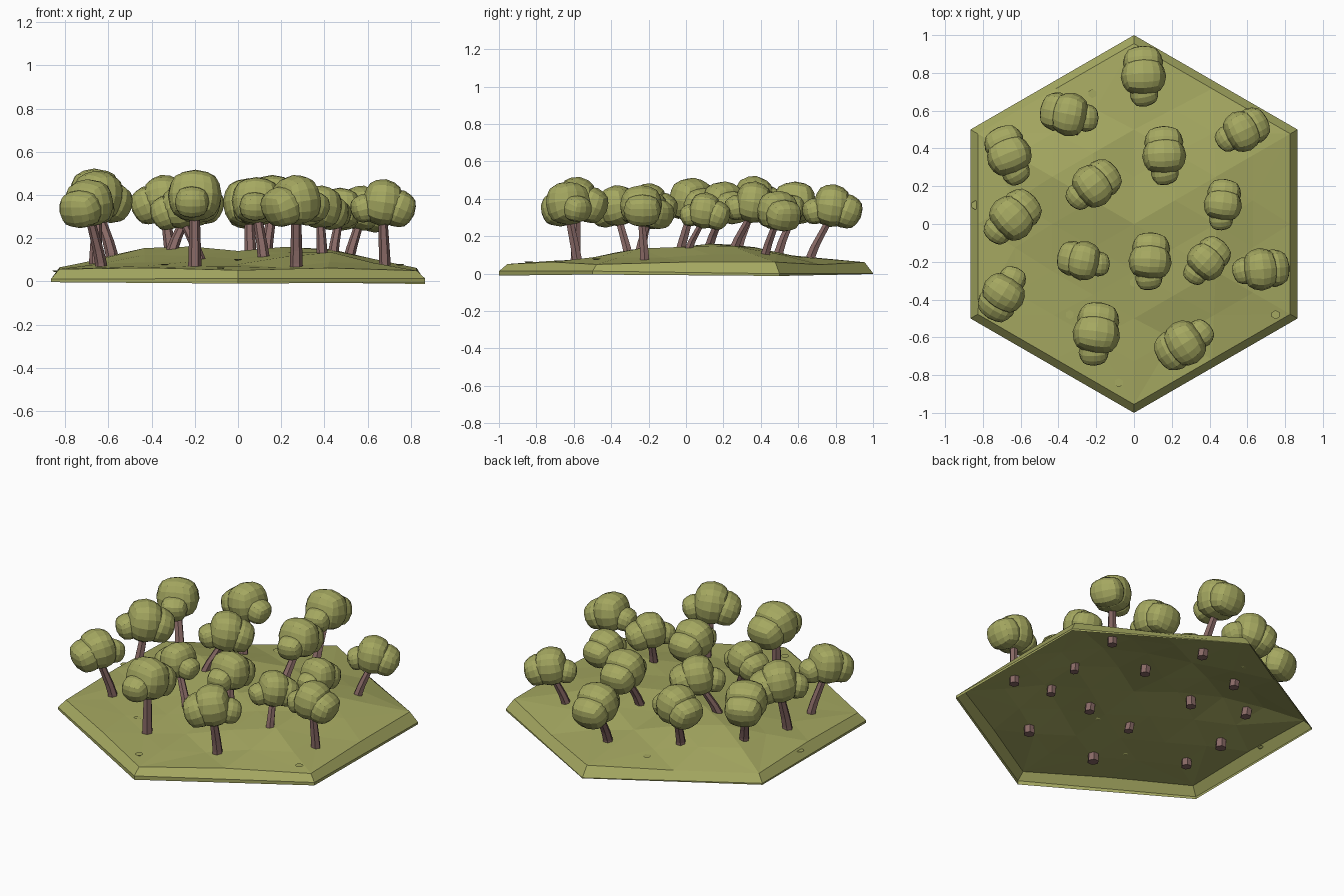
import bpy, bmesh, math, random
from mathutils import Vector, Matrix
from mathutils.bvhtree import BVHTree

if "Cube" in bpy.data.objects:
    bpy.data.objects.remove(bpy.data.objects["Cube"])

random.seed(4)


def material(name, rgb):
    m = bpy.data.materials.new(name)
    m.diffuse_color = (*rgb, 1)
    m.use_nodes = True
    m.node_tree.nodes["Principled BSDF"].inputs["Base Color"].default_value = m.diffuse_color
    return m


GREEN = material("olive green", (0.376, 0.392, 0.119))
BROWN = material("bark brown", (0.25, 0.142, 0.132))


def finish(name, bm, mat):
    me = bpy.data.meshes.new(name)
    bm.to_mesh(me)
    bm.free()
    me.materials.append(mat)
    ob = bpy.data.objects.new(name, me)
    bpy.context.collection.objects.link(ob)
    return ob


def polar(r, deg, z):
    a = math.radians(deg)
    return Vector((r * math.cos(a), r * math.sin(a), z))


# Hexagonal tile: open shell with a sloped rim and a hilly faceted top
bm = bmesh.new()
hills = [0.16, 0.11, 0.165, 0.10, 0.085, 0.13]
R, EDGE = 0.955, 0.06
centre = bm.verts.new((0, 0, 0.15))
angles = [30 + 60 * k for k in range(6)]
inner = [bm.verts.new(polar(0.5, a, h)) for a, h in zip(angles, hills)]
corner = [bm.verts.new(polar(R, a, EDGE)) for a in angles]
mid = [bm.verts.new(polar(R * math.cos(math.pi / 6), a + 30, EDGE)) for a in angles]
lip = [bm.verts.new(polar(1, a, 0.01)) for a in angles]
foot = [bm.verts.new(polar(1, a, 0)) for a in angles]
for k in range(6):
    j = (k + 1) % 6
    for f in ((centre, inner[k], inner[j]), (inner[k], corner[k], mid[k]),
              (inner[k], mid[k], inner[j]), (inner[j], mid[k], corner[j]),
              (lip[k], lip[j], corner[j], mid[k], corner[k]),
              (foot[k], foot[j], lip[j], lip[k])):
        bm.faces.new(f)
# split the top once more and roughen the new points
core = set(inner) | {centre}
cut = [e for e in bm.edges if core & set(e.verts)]
old = set(bm.verts)
bmesh.ops.subdivide_edges(bm, edges=cut, cuts=1, use_grid_fill=True)
for v in bm.verts:
    if v not in old:
        v.co.z += random.uniform(-0.014, 0.006)
bmesh.ops.triangulate(bm, faces=[f for f in bm.faces if len(f.verts) > 3 and f.normal.z > 0.9])
tile_bvh = BVHTree.FromBMesh(bm)
finish("ground_tile", bm, GREEN)


def ground_z(x, y):
    hit = tile_bvh.ray_cast(Vector((x, y, 1)), Vector((0, 0, -1)))[0]
    return hit.z if hit else EDGE


def trunk(name, base, top, r0, r1, rings=6, sides=6):
    # bent, tapered, six-sided stem
    bm = bmesh.new()
    loops = []
    for i in range(rings + 1):
        t = i / rings
        c = base.lerp(top, t)
        bend = t * t * (3 - 2 * t)
        c.x = base.x + (top.x - base.x) * bend
        c.y = base.y + (top.y - base.y) * bend
        r = r0 + (r1 - r0) * t
        loops.append([bm.verts.new(c + polar(r, 360 * s / sides, 0)) for s in range(sides)])
    for a, b in zip(loops, loops[1:]):
        for s in range(sides):
            n = (s + 1) % sides
            bm.faces.new((a[s], a[n], b[n], b[s]))
    bm.faces.new(loops[0][::-1])
    bm.faces.new(loops[-1])
    finish(name, bm, BROWN)


def lobe(bm, centre, radii, deg, tilt=0):
    # boxy ball: subdivided cube pushed most of the way to a sphere
    part = bmesh.new()
    bmesh.ops.create_cube(part, size=2)
    bmesh.ops.subdivide_edges(part, edges=part.edges[:], cuts=3, use_grid_fill=True)
    for v in part.verts:
        v.co = v.co.normalized().lerp(v.co, 0.12)
    m = (Matrix.Translation(centre) @ Matrix.Rotation(math.radians(deg), 4, 'Z')
         @ Matrix.Rotation(tilt, 4, 'Y') @ Matrix.Diagonal((*radii, 1)))
    part.transform(m)
    me = bpy.data.meshes.new("tmp")
    part.to_mesh(me)
    part.free()
    bm.from_mesh(me)
    bpy.data.meshes.remove(me)


# Trees: crown x, y, trunk x, y, direction of large side lobe, top height, size
trees = [
    (0.05, 0.78, 0.06, 0.66, 92, 0.485, 1.03),
    (-0.34, 0.58, -0.31, 0.49, 168, 0.50, 1.0),
    (-0.66, 0.36, -0.58, 0.27, 112, 0.53, 1.03),
    (0.57, 0.49, 0.51, 0.42, 27, 0.45, 0.95),
    (0.16, 0.36, 0.13, 0.25, 92, 0.50, 1.0),
    (-0.22, 0.20, -0.31, 0.12, 37, 0.50, 1.0),
    (-0.65, 0.03, -0.66, -0.04, 42, 0.52, 1.06),
    (0.47, 0.10, 0.44, 0.01, 83, 0.44, 0.87),
    (-0.265, -0.195, -0.17, -0.25, 168, 0.45, 0.9),
    (0.085, -0.20, 0.12, -0.24, 86, 0.49, 0.98),
    (0.38, -0.20, 0.39, -0.25, 48, 0.45, 0.9),
    (0.67, -0.24, 0.68, -0.22, 5, 0.48, 0.97),
    (-0.69, -0.365, -0.63, -0.30, 238, 0.48, 0.99),
    (-0.20, -0.585, -0.20, -0.59, 82, 0.525, 1.08),
    (0.27, -0.63, 0.27, -0.58, 212, 0.50, 1.05),
]
for i, (cx, cy, tx, ty, deg, top, s) in enumerate(trees, 1):
    c = Vector((cx, cy, top - 0.118 * s))
    trunk(f"trunk_{i}", Vector((tx, ty, ground_z(tx, ty) - 0.045)), c, 0.03 * s, 0.019 * s)
    bm = bmesh.new()
    lobe(bm, c, (0.097 * s, 0.117 * s, 0.112 * s), deg, 0.15)
    lobe(bm, c + polar(0.072 * s, deg, -0.028 * s), (0.085 * s, 0.104 * s, 0.09 * s), deg, 0.4)
    lobe(bm, c + polar(-0.087 * s, deg, -0.028 * s), (0.067 * s, 0.074 * s, 0.068 * s), deg + 10, -0.3)
    finish(f"crown_{i}", bm, GREEN)

# Small flat hexagonal plates lying on the ground
for i, (x, y, lift) in enumerate([(-0.22, 0.69, 0.002), (-0.84, 0.10, 0.008), (0.0, -0.31, 0.002),
                                  (-0.34, -0.48, 0.002), (0.75, -0.48, 0.02), (-0.08, -0.84, 0.004)], 1):
    bm = bmesh.new()
    bmesh.ops.create_cone(bm, cap_ends=True, segments=6, radius1=0.012, radius2=0.024, depth=0.006,
                          matrix=Matrix.Translation((x, y, ground_z(x, y) + lift)))
    finish(f"ground_plate_{i}", bm, GREEN)
